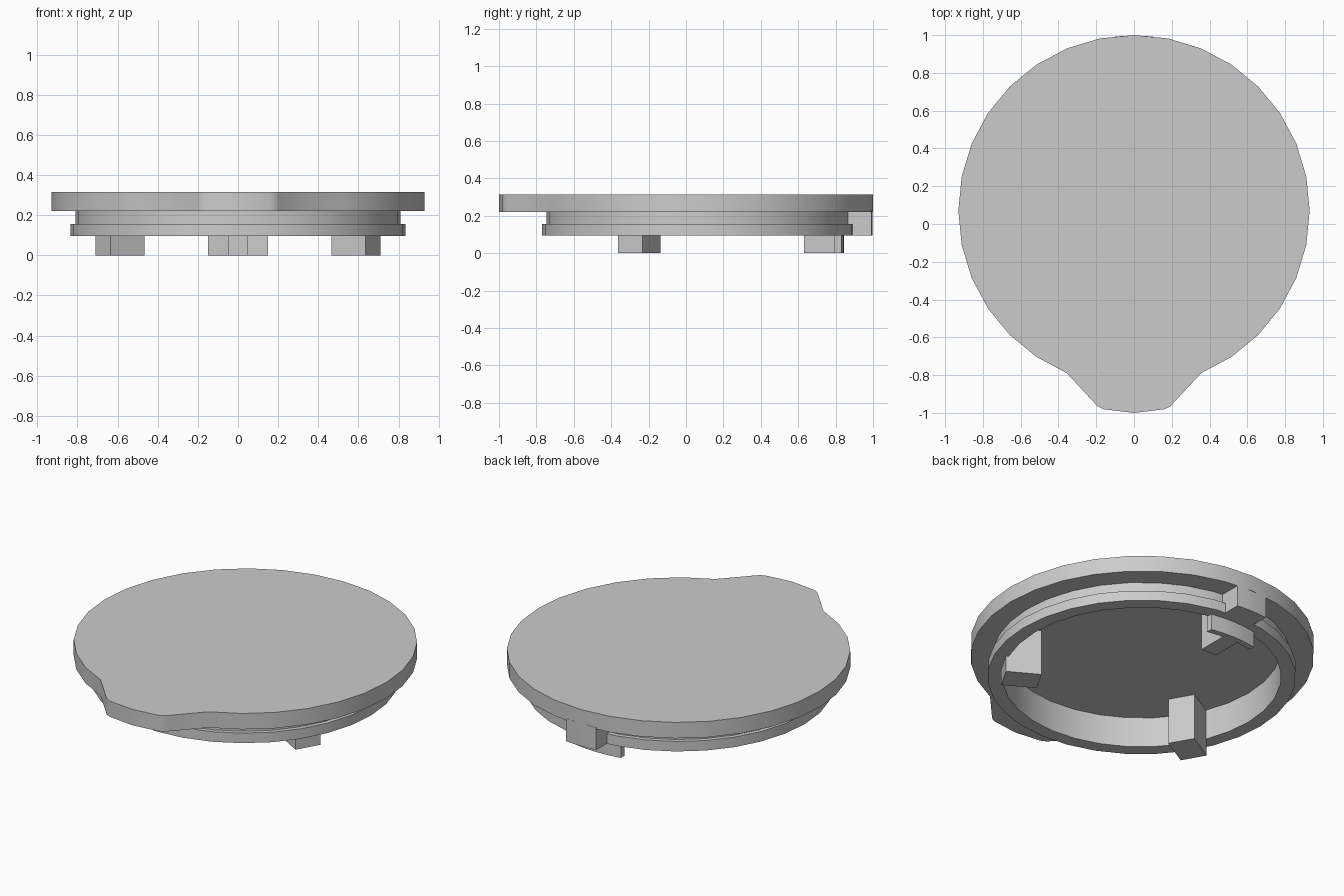
import bpy
import bmesh
import math
from mathutils import Matrix, Vector

if "Cube" in bpy.data.objects:
    bpy.data.objects.remove(bpy.data.objects["Cube"], do_unlink=True)

SIDES = 32
CENTRE_Y = 0.07
RIM_RADIUS = 0.93
TOP, RIM_BOTTOM, LIP_TOP, LIP_BOTTOM, RECESS = 0.315, 0.22, 0.155, 0.095, 0.275

grey = bpy.data.materials.new("plain grey")
grey.use_nodes = True
grey.diffuse_color = (0.6, 0.6, 0.6, 1)
grey.node_tree.nodes["Principled BSDF"].inputs["Base Color"].default_value = grey.diffuse_color


def finish(name, bm):
    """Turn a bmesh into a shaded object."""
    bmesh.ops.recalc_face_normals(bm, faces=bm.faces)
    mesh = bpy.data.meshes.new(name)
    bm.to_mesh(mesh)
    bm.free()
    mesh.materials.append(grey)
    obj = bpy.data.objects.new(name, mesh)
    bpy.context.collection.objects.link(obj)
    bpy.ops.object.select_all(action='DESELECT')
    obj.select_set(True)
    bpy.context.view_layer.objects.active = obj
    bpy.ops.object.shade_smooth_by_angle(angle=math.radians(30))
    return obj


def loop(bm, points, z):
    return [bm.verts.new((x, y, z)) for x, y in points]


def wall(bm, a, b):
    for i in range(len(a)):
        j = (i + 1) % len(a)
        bm.faces.new((a[i], a[j], b[j], b[i]))


def prism(name, points, bottom, top, matrix=None):
    """Extrude a flat outline upwards."""
    bm = bmesh.new()
    low, high = loop(bm, points, bottom), loop(bm, points, top)
    wall(bm, low, high)
    bm.faces.new(low)
    bm.faces.new(high)
    if matrix:
        bm.transform(matrix)
    return finish(name, bm)


def circle(radius, cy=0.065):
    steps = [2 * math.pi * i / SIDES for i in range(SIDES)]
    return [(radius * math.cos(a), cy + radius * math.sin(a)) for a in steps]


def arc(radius, half_width, cy, count=4):
    """Points along the back of a circle, from +x to -x."""
    xs = [half_width * (1 - 2 * i / count) for i in range(count + 1)]
    return [(x, cy + math.sqrt(radius ** 2 - x * x)) for x in xs]


# Lid outline: a circle whose front runs out into a rounded thumb tab
half_tab = [(-0.207, -0.95), (-0.19, -0.967), (-0.16, -0.981)]
tab = half_tab + [(0, -1)] + [(-x, y) for x, y in reversed(half_tab)]
rim = circle(RIM_RADIUS, CENTRE_Y)
front = SIDES * 3 // 4
outline = rim[:front - 1] + tab + rim[front + 2:]

# Lid with stepped hollow ring underneath
bm = bmesh.new()
rim_top = loop(bm, outline, TOP)
rim_low = loop(bm, outline, RIM_BOTTOM)
bm.faces.new(rim_top)
wall(bm, rim_top, rim_low)
profile = [(0.81, RIM_BOTTOM), (0.81, LIP_TOP), (0.835, LIP_TOP),
           (0.835, LIP_BOTTOM), (0.755, LIP_BOTTOM), (0.755, RECESS)]
rings = [loop(bm, circle(r), z) for r, z in profile]
for a, b in zip(rings, rings[1:]):
    wall(bm, a, b)
bm.faces.new(rings[-1])
edges = []
for ring in (rim_low, rings[0]):
    edges += [bm.edges.get((ring[i - 1], ring[i])) for i in range(len(ring))]
bmesh.ops.triangle_fill(bm, edges=edges, use_beauty=True, normal=Vector((0, 0, -1)))
finish("lid", bm)

# Locating key at the back, flush with the rim
key = arc(RIM_RADIUS - 0.003, 0.1, CENTRE_Y) + [(-0.1, 0.83), (0.1, 0.83)]
prism("back_key", key, LIP_BOTTOM, RIM_BOTTOM + 0.01)

# Back foot: T-shaped, with a curved bar and a stem towards the middle
outer = arc(0.775, 0.15, CENTRE_Y)
stem = [(-0.15, 0.795), (-0.05, 0.81), (-0.05, 0.63),
        (0.05, 0.63), (0.05, 0.81), (0.15, 0.795)]
prism("back_foot", outer + stem, 0, RECESS + 0.01)

# Two radial block feet towards the front
block = [(0.58, -0.075), (0.776, -0.075), (0.776, 0.075), (0.58, 0.075)]
for side, angle in (("left", -30), ("right", 210)):
    place = Matrix.Translation((0, 0.09, 0)) @ Matrix.Rotation(math.radians(angle), 4, 'Z')
    prism(side + "_foot", block, 0, RECESS + 0.01, place)
